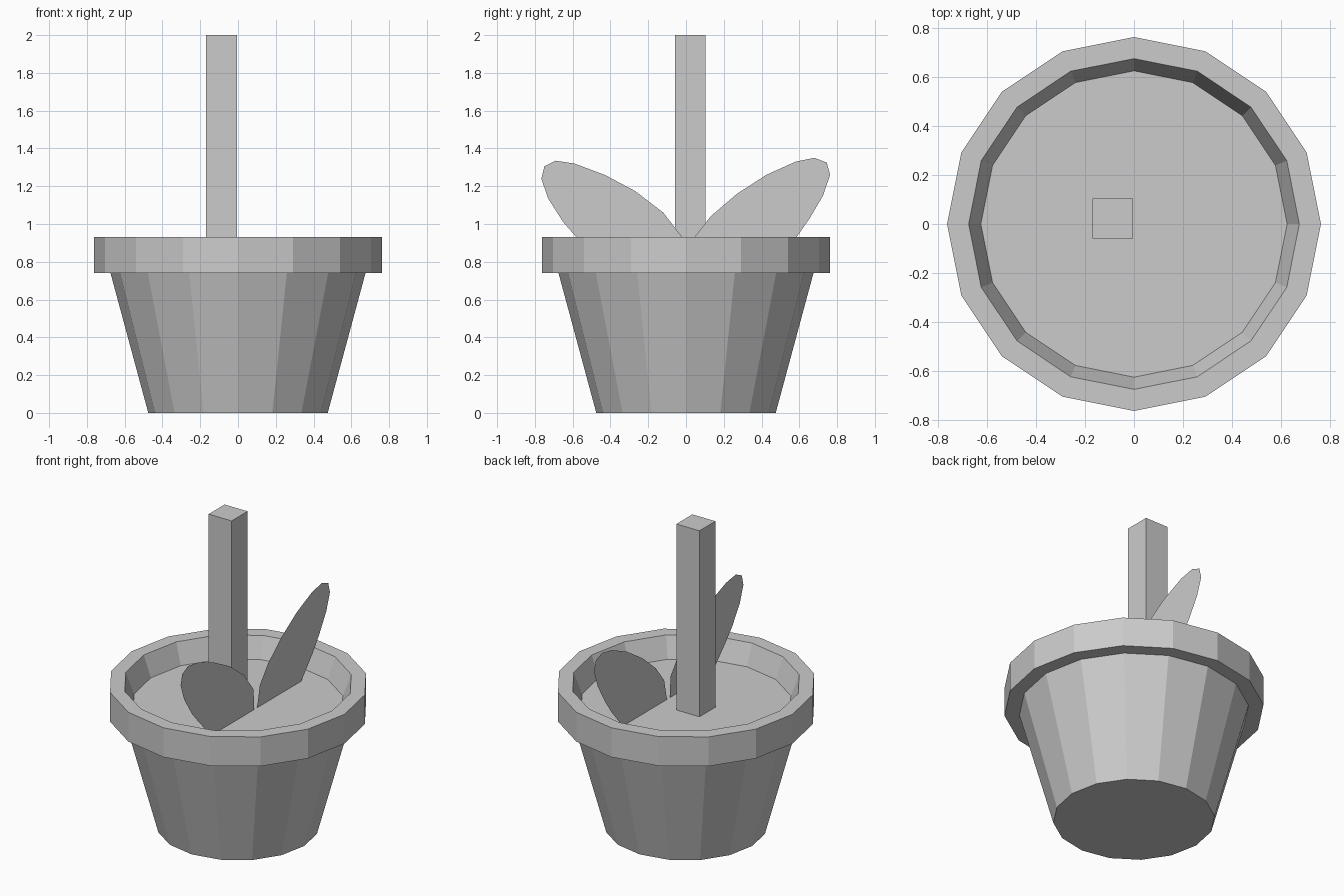
import bpy, bmesh, math

if "Cube" in bpy.data.objects:
    bpy.data.objects.remove(bpy.data.objects["Cube"])

SIDES = 16
SOIL_Z = 0.795


def mesh_object(name, verts, faces):
    mesh = bpy.data.meshes.new(name)
    mesh.from_pydata(verts, [], faces)
    bm = bmesh.new()
    bm.from_mesh(mesh)
    bmesh.ops.recalc_face_normals(bm, faces=bm.faces)
    bm.to_mesh(mesh)
    bm.free()
    obj = bpy.data.objects.new(name, mesh)
    bpy.context.collection.objects.link(obj)
    return obj


def ring(r, z):
    return [(r * math.cos(2 * math.pi * i / SIDES),
             r * math.sin(2 * math.pi * i / SIDES), z) for i in range(SIDES)]


# Pot: tapered body, overhanging rim and sloped inner lip, closed below
profile = [(0.475, 0), (0.675, 0.74), (0.763, 0.74), (0.763, 0.93),
           (0.675, 0.93), (0.625, SOIL_Z)]
verts = [v for r, z in profile for v in ring(r, z)]
faces = [tuple(reversed(range(SIDES)))]
for k in range(len(profile) - 1):
    for i in range(SIDES):
        j = (i + 1) % SIDES
        a, b = k * SIDES, (k + 1) * SIDES
        faces.append((a + i, a + j, b + j, b + i))
mesh_object("pot", verts, faces)

# Soil surface
soil = mesh_object("soil", ring(0.625, SOIL_Z), [tuple(range(SIDES))])
if soil.data.polygons[0].normal.z < 0:
    soil.data.flip_normals()

# Square stem
z0, z1 = SOIL_Z - 0.01, 2.0
bpy.ops.mesh.primitive_cube_add(size=1, location=(-0.087, 0.023, (z0 + z1) / 2))
stem = bpy.context.object
stem.name = "stem"
stem.scale = (0.165, 0.163, z1 - z0)

# Flat leaves standing in a vertical plane, cut off by the soil
leaf_outlines = {
    "leaf_back": [(0.015, 0.785), (0.045, 0.93), (0.13, 1.04), (0.27, 1.16),
                  (0.425, 1.26), (0.58, 1.33), (0.68, 1.35), (0.745, 1.325),
                  (0.763, 1.26), (0.725, 1.15), (0.655, 1.03), (0.585, 0.93),
                  (0.46, 0.785)],
    "leaf_front": [(-0.012, 0.785), (-0.02, 0.93), (-0.12, 1.06), (-0.27, 1.175),
                   (-0.43, 1.26), (-0.59, 1.32), (-0.69, 1.335), (-0.75, 1.305),
                   (-0.766, 1.24), (-0.73, 1.135), (-0.65, 1.01), (-0.58, 0.93),
                   (-0.44, 0.785)],
}
for name, outline in leaf_outlines.items():
    mesh_object(name, [(0.125, y, z) for y, z in outline],
                [tuple(range(len(outline)))])
